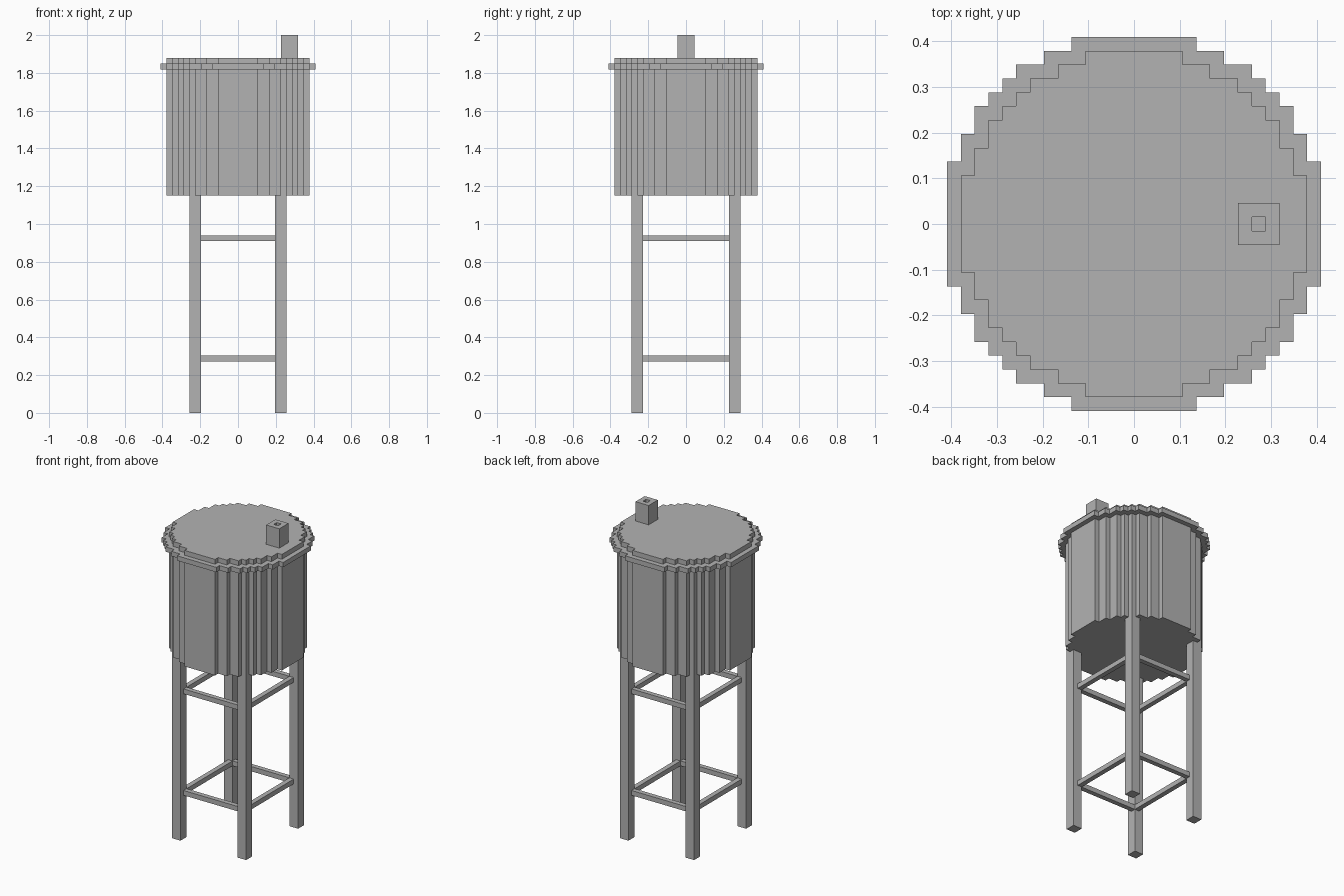
import bpy
import bmesh
from mathutils import Vector

cube = bpy.data.objects.get("Cube")
if cube:
    bpy.data.objects.remove(cube, do_unlink=True)

UNIT = 2 / 66  # size of one block; the model is 66 blocks tall

grey = bpy.data.materials.new("plain_grey")
grey.use_nodes = True
grey.diffuse_color = (0.45, 0.45, 0.45, 1)
grey.node_tree.nodes["Principled BSDF"].inputs["Base Color"].default_value = grey.diffuse_color


def finish(bm, name):
    """Scale from blocks to units and link the mesh as a named object."""
    bmesh.ops.scale(bm, vec=(UNIT,) * 3, verts=bm.verts)
    bmesh.ops.recalc_face_normals(bm, faces=bm.faces)
    mesh = bpy.data.meshes.new(name)
    bm.to_mesh(mesh)
    bm.free()
    mesh.materials.append(grey)
    obj = bpy.data.objects.new(name, mesh)
    bpy.context.collection.objects.link(obj)
    return obj


def prism(outline, z0, z1):
    """Extrude a closed outline from z0 to z1."""
    bm = bmesh.new()
    base = bm.faces.new([bm.verts.new((x, y, z0)) for x, y in outline])
    out = bmesh.ops.extrude_face_region(bm, geom=[base], use_keep_orig=True)
    top = [v for v in out["geom"] if isinstance(v, bmesh.types.BMVert)]
    bmesh.ops.translate(bm, vec=(0, 0, z1 - z0), verts=top)
    return bm


def box(name, x0, x1, y0, y1, z0, z1):
    return finish(prism([(x0, y0), (x1, y0), (x1, y1), (x0, y1)], z0, z1), name)


def stepped_disc(radius, limit):
    """Outline of all blocks whose squared centre distance is within limit."""
    def half_width(row):
        return max(i for i in range(radius + 1) if i * i + row * row <= limit) + 0.5

    side = []
    for row in range(-radius, radius + 1):
        w = half_width(row)
        if side and side[-1][0] == w:
            side.pop()
        else:
            side.append((w, row - 0.5))
        side.append((w, row + 0.5))
    return side + [(-x, y) for x, y in reversed(side)]


# Tank body and the thin rim around its top
finish(prism(stepped_disc(12, 155), 38, 62), "tank")
finish(prism(stepped_disc(13, 190), 60, 61), "tank_rim")

# Hollow square vent on the lid
vent = prism([(7.5, -1.5), (10.5, -1.5), (10.5, 1.5), (7.5, 1.5)], 62, 66)
vent.normal_update()
bmesh.ops.recalc_face_normals(vent, faces=vent.faces)
top = max(vent.faces, key=lambda f: f.calc_center_median().z)
bmesh.ops.inset_region(vent, faces=[top], thickness=1, use_even_offset=True)
hole = bmesh.ops.extrude_face_region(vent, geom=[top])
bmesh.ops.translate(vent, vec=Vector((0, 0, -3)),
                    verts=[v for v in hole["geom"] if isinstance(v, bmesh.types.BMVert)])
if top.is_valid:
    bmesh.ops.delete(vent, geom=[top], context='FACES_ONLY')
finish(vent, "lid_vent")

# Four legs
for sx, side in ((1, "left"), (-1, "right")):
    for sy, end in ((-1, "front"), (1, "back")):
        xs = sorted((sx * 6.5, sx * 8.5))
        ys = sorted((sy * 7.5, sy * 9.5))
        box(f"{end}_{side}_leg", *xs, *ys, 0, 38)

# Two levels of cross rails flush with the inner half of the legs
for z, level in ((9, "lower"), (30, "upper")):
    for s, end, side in ((-1, "front", "right"), (1, "back", "left")):
        box(f"{level}_{end}_rail", -6.5, 6.5, *sorted((s * 7.5, s * 8.5)), z, z + 1)
        box(f"{level}_{side}_rail", *sorted((s * 6.5, s * 7.5)), -7.5, 7.5, z, z + 1)
